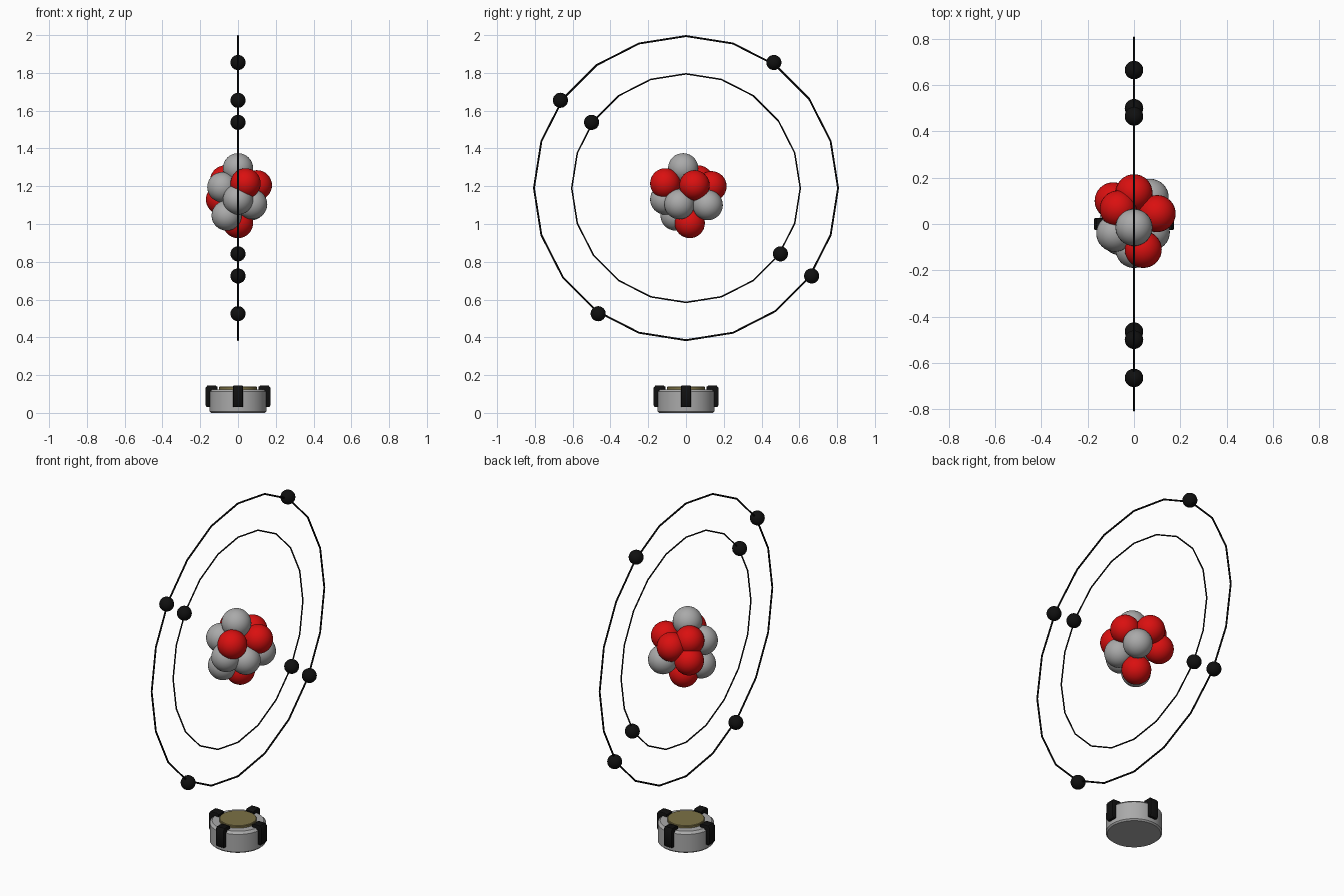
import bpy, bmesh, math
from mathutils import Matrix

if "Cube" in bpy.data.objects:
    bpy.data.objects.remove(bpy.data.objects["Cube"])


def material(name, rgb):
    m = bpy.data.materials.new(name)
    m.diffuse_color = (*rgb, 1)
    m.use_nodes = True
    m.node_tree.nodes["Principled BSDF"].inputs["Base Color"].default_value = m.diffuse_color
    return m


RED = material("red", (0.70, 0.005, 0.005))
GREY = material("light grey", (0.40, 0.40, 0.40))
BLACK = material("black", (0.005, 0.005, 0.005))
GOLD = material("dull gold", (0.20, 0.165, 0.06))


def finish(name, mat, angle=40):
    ob = bpy.context.object
    ob.name = name
    ob.data.materials.append(mat)
    bpy.ops.object.shade_smooth_by_angle(angle=math.radians(angle))
    return ob


def ball(name, loc, radius, mat):
    bpy.ops.mesh.primitive_uv_sphere_add(segments=32, ring_count=16,
                                         radius=radius, location=loc)
    finish(name, mat)


def lathe(name, profile, mat, steps=48):
    """Spin a closed (radius, z) profile round the z axis."""
    bm = bmesh.new()
    vs = [bm.verts.new((r, 0, z)) for r, z in profile]
    es = [bm.edges.new(p) for p in zip(vs, vs[1:])]
    bmesh.ops.spin(bm, geom=vs + es, cent=(0, 0, 0), axis=(0, 0, 1),
                   angle=math.tau, steps=steps)
    bmesh.ops.remove_doubles(bm, verts=bm.verts, dist=1e-5)
    bmesh.ops.recalc_face_normals(bm, faces=bm.faces)
    add(name, bm, mat, 25)


def add(name, bm, mat, angle):
    me = bpy.data.meshes.new(name)
    bm.to_mesh(me)
    bm.free()
    ob = bpy.data.objects.new(name, me)
    bpy.context.collection.objects.link(ob)
    bpy.ops.object.select_all(action='DESELECT')
    bpy.context.view_layer.objects.active = ob
    ob.select_set(True)
    finish(name, mat, angle)


# Nucleus: six protons and six neutrons
protons = [(.04, -.11, 1.215), (.10, .045, 1.205), (0, .135, 1.2),
           (-.09, .10, 1.13), (-.068, .065, 1.23), (0, .02, 1.005)]
neutrons = [(0, -.015, 1.295), (-.083, -.04, 1.195), (0, -.11, 1.13),
            (-.06, -.055, 1.045), (.075, -.035, 1.105), (.07, .115, 1.1)]
for p in protons:
    ball("proton", p, 0.08, RED)
for p in neutrons:
    ball("neutron", p, 0.08, GREY)

# Orbit rings: 20-sided thin tubes standing in the yz plane
CENTRE = 1.19
for name, major, minor in (("outer_orbit", .805, .005), ("inner_orbit", .605, .004)):
    bpy.ops.mesh.primitive_torus_add(
        major_segments=20, minor_segments=8, major_radius=major,
        minor_radius=minor, location=(0, 0, CENTRE), rotation=(0, math.pi / 2, 0))
    finish(name, BLACK)

# Electrons, in opposite pairs
for y, dz in ((.465, .665), (-.665, .465), (-.5, .348)):
    for s in (1, -1):
        ball("electron", (0, s * y, CENTRE + s * dz), 0.04, BLACK)

# Round base with chamfered rims, and its top disc
lathe("base", [(0, 0), (.143, 0), (.151, .008), (.151, .112), (.138, .125), (0, .125)], GREY)
lathe("top_disc", [(0, .12), (.10, .12), (.10, .136), (.097, .139), (0, .139)], GOLD)

# Four clips hooked over the base rim
clip = [(.14, .03), (.164, .03), (.172, .04), (.172, .132), (.162, .145),
        (.118, .145), (.109, .138), (.109, .122), (.14, .115)]
for i in range(4):
    bm = bmesh.new()
    face = bm.faces.new([bm.verts.new((r, -.026, z)) for r, z in clip])
    ext = bmesh.ops.extrude_face_region(bm, geom=[face])
    bmesh.ops.translate(bm, vec=(0, .052, 0),
                        verts=[g for g in ext["geom"] if isinstance(g, bmesh.types.BMVert)])
    bmesh.ops.recalc_face_normals(bm, faces=bm.faces)
    bmesh.ops.bevel(bm, geom=[e for e in bm.edges if abs(e.verts[0].co.y - e.verts[1].co.y) < 1e-4],
                    offset=.004, segments=2, affect='EDGES', profile=.5)
    bmesh.ops.transform(bm, matrix=Matrix.Rotation(i * math.pi / 2, 4, 'Z'), verts=bm.verts)
    add("clip", bm, BLACK, 40)
